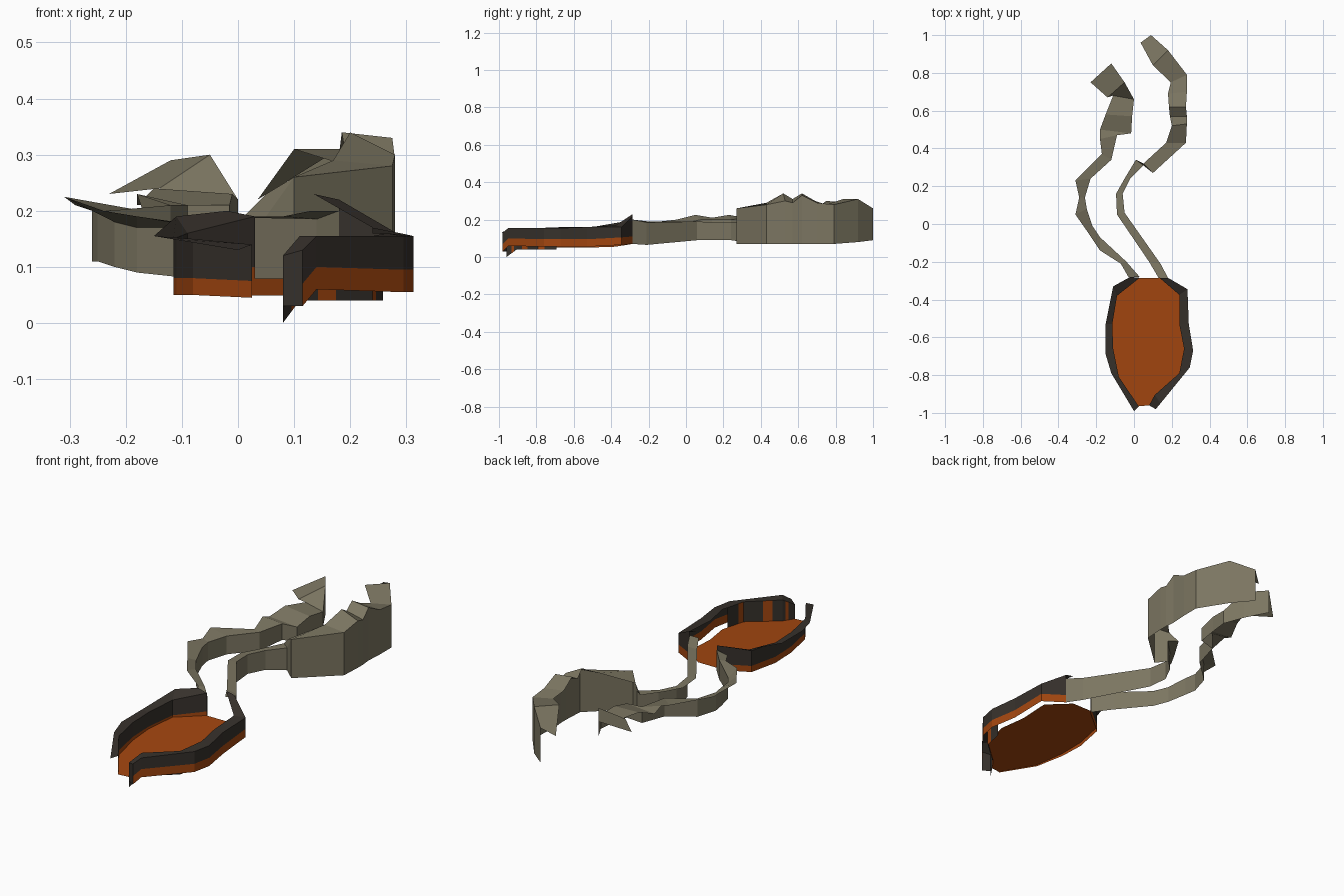
import bpy
import bmesh

default = bpy.data.objects.get("Cube")
if default:
    bpy.data.objects.remove(default, do_unlink=True)


def make_material(name, colour):
    mat = bpy.data.materials.new(name)
    mat.use_nodes = True
    mat.diffuse_color = (*colour, 1)
    shader = mat.node_tree.nodes["Principled BSDF"]
    shader.inputs["Base Color"].default_value = (*colour, 1)
    shader.inputs["Roughness"].default_value = 1
    return mat


canyon_stone = make_material("canyon stone", (.2, .18, .12))
dark_basalt = make_material("dark basalt", (.038, .031, .025))
molten_orange = make_material("molten orange", (.37, .062, .005))


def point(x, y, z):
    """Hundredths of a unit to scene units."""
    return (x / 100, y / 100, z / 100)


def finish(name, bm, materials):
    mesh = bpy.data.meshes.new(name)
    bm.to_mesh(mesh)
    bm.free()
    for mat in materials:
        mesh.materials.append(mat)
    obj = bpy.data.objects.new(name, mesh)
    bpy.context.collection.objects.link(obj)
    return obj


def sheet(name, columns, materials, paint):
    """Skin neighbouring columns of points; paint(column, row) picks the material."""
    bm = bmesh.new()
    grid = [[bm.verts.new(point(*p)) for p in column] for column in columns]
    for i, (a, b) in enumerate(zip(grid, grid[1:])):
        for j in range(len(a) - 1):
            face = bm.faces.new((a[j], b[j], b[j + 1], a[j + 1]))
            face.material_index = paint(i, j)
    return finish(name, bm, materials)


# Each wall station: cliff x, y, foot height, cliff top height, then ledge x, y, z
def plain_wall(name, stations):
    columns = [[(x, y, foot), (x, y, top), ledge]
               for x, y, foot, top, *ledge in stations]
    return sheet(name, columns, [canyon_stone], lambda i, j: 0)


def glowing_wall(name, stations, glow):
    columns = [[(x, y, foot), (x, y, foot + glow), (x, y, top), ledge]
               for x, y, foot, top, *ledge in stations]
    return sheet(name, columns, [dark_basalt, molten_orange],
                 lambda i, j: 1 if j == 0 else 0)


# Pool walls, from the front outlet to the canyon mouth
left_pool = [
    (11.5, -98, 3, 13, 8, -96, 12),
    (14, -95, 6, 15.5, 11, -90.5, 15.5),
    (29.5, -76, 5.5, 15.5, 24, -79, 15.5),
    (31.3, -67, 5.5, 15.5, 26.5, -66, 16),
    (29, -53, 5.5, 16, 24, -53, 16),
    (28.3, -34.5, 6.5, 16, 24, -37.5, 17),
    (18, -28.5, 7, 22, 13.5, -28.5, 23),
]
right_pool = [
    (2.5, -96.5, 4.5, 14, 0, -99, 13),
    (-8, -81, 5, 15, -12, -79, 15),
    (-11, -66, 5, 15, -15, -69, 15.5),
    (-11.5, -53, 5, 15, -15, -53, 15.5),
    (-9, -38, 5.5, 16, -11, -33, 19),
    (3, -28.5, 7, 19, -2, -28, 20),
]
glowing_wall("left_pool_wall", left_pool, 4)
glowing_wall("right_pool_wall", right_pool, 3)

# Molten pool floor, bounded by the two walls
outline = [s[:2] for s in right_pool] + [s[4:6] for s in reversed(left_pool)]
bm = bmesh.new()
bm.faces.new([bm.verts.new(point(x, y, 8 + (y + 28) * .045)) for x, y in outline])
bmesh.ops.recalc_face_normals(bm, faces=bm.faces)
finish("molten_floor", bm, [molten_orange])

# Striped lining hanging under the inner ledge of the left pool wall
hang = [0, 4, 4, 4]
columns = []
for k in range(3):
    start, end = left_pool[k][4:], left_pool[k + 1][4:]
    for step in range(4):
        t = step / 4
        x, y, z = (a + (b - a) * t for a, b in zip(start, end))
        low = hang[k] + (hang[k + 1] - hang[k]) * t
        columns.append([(x, y, low), (x, y, z)])
sheet("striped_lining", columns, [dark_basalt, molten_orange],
      lambda i, j: 1 if i % 3 == 2 else 0)

# Tapered rock spur at the outlet
sheet("outlet_spur", [[(8, -96, 3), (8, -96, 12)], [(11.5, -98, 3), (11.5, -98, 13)]],
      [dark_basalt], lambda i, j: 0)

# Canyon walls, running from the pool to the back
plain_wall("left_canyon_wall", [
    (18, -28.5, 7, 20, 13, -28.5, 20),
    (14, -21, 6.5, 18.5, 8, -20, 19),
    (-5, 6, 9, 19, -9, 5, 19),
    (-6, 16, 9, 18.5, -9.5, 16, 18.5),
    (-2, 24, 9, 18.5, -5, 24, 18.5),
    (5, 31, 8, 19, 1, 34, 19),
    (10, 27, 7, 26, 5, 32, 23),
    (27.5, 43, 7, 28, 17, 43, 29),
    (28, 53, 7, 30, 20, 52, 34),
    (28, 57, 7, 29, 19, 57, 31),
    (27.5, 62, 7, 33, 18.5, 62, 34),
    (28, 70, 7, 29, 18, 69, 30),
    (28, 79, 7, 28, 19.5, 75, 28),
    (18, 92, 8, 31, 10, 84, 31),
    (9, 100, 9, 26, 3.5, 96, 22),
])
plain_wall("right_canyon_wall", [
    (3, -28, 7, 17, -3, -28, 16),
    (-4, -20, 7.5, 17, -7, -21, 17),
    (-18, -7, 9, 17, -18, -14, 19),
    (-22, -1, 10, 18, -24, -5, 20),
    (-25, 8, 11, 20, -31, 5, 22.5),
    (-26, 14, 11, 20, -29, 14, 21),
    (-23, 24, 11, 20, -31, 23, 22.5),
    (-12, 34, 12, 21, -17, 37, 20),
    (-9, 47, 13, 21, -18, 45, 23),
    (-1.5, 48, 14, 21, -18, 50, 21),
    (-1, 57, 15, 23, -15, 58, 24),
    (0, 66, 15, 22, -11, 68, 23),
    (-5, 75, 16, 30, -14, 67, 24),
    (-12, 85, 17, 29, -23, 75, 23),
])
